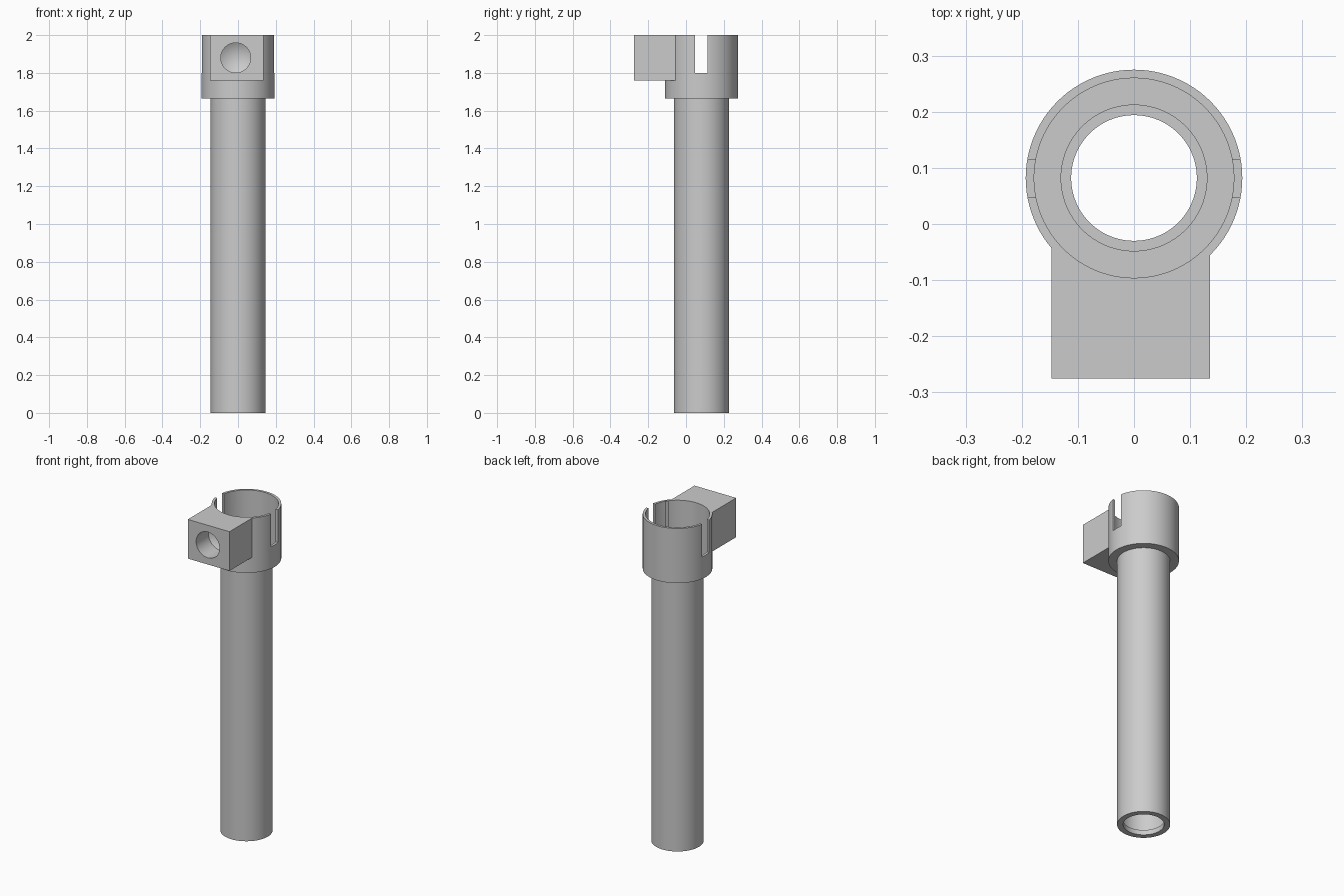
import bpy, bmesh, math
from mathutils import Matrix, Vector

cube = bpy.data.objects.get("Cube")
if cube:
    bpy.data.objects.remove(cube, do_unlink=True)

AXIS_Y = 0.082
SEGS = 96

grey = bpy.data.materials.new("plain grey")
grey.use_nodes = True
colour = (0.6, 0.6, 0.6, 1)
grey.diffuse_color = colour
grey.node_tree.nodes["Principled BSDF"].inputs["Base Color"].default_value = colour


def finish(name, bm):
    bmesh.ops.recalc_face_normals(bm, faces=bm.faces)
    mesh = bpy.data.meshes.new(name)
    bm.to_mesh(mesh)
    bm.free()
    mesh.materials.append(grey)
    obj = bpy.data.objects.new(name, mesh)
    bpy.context.collection.objects.link(obj)
    return obj


def lathe(name, profile, place):
    """Solid of revolution; points of zero radius become poles."""
    bm = bmesh.new()
    rings = []
    for r, z in profile:
        count = SEGS if r > 0 else 1
        rings.append([bm.verts.new((r * math.cos(math.tau * i / SEGS),
                                    r * math.sin(math.tau * i / SEGS), z))
                      for i in range(count)])
    for a, b in zip(rings, rings[1:]):
        for i in range(SEGS):
            j = (i + 1) % SEGS
            corners = [a[i % len(a)], a[j % len(a)], b[j % len(b)], b[i % len(b)]]
            bm.faces.new(list(dict.fromkeys(corners)))
    bm.transform(place)
    return finish(name, bm)


def box(name, low, high):
    bm = bmesh.new()
    bmesh.ops.create_cube(bm, size=1)
    low, high = Vector(low), Vector(high)
    bm.transform(Matrix.Translation((low + high) / 2)
                 @ Matrix.Diagonal((high - low).to_4d()))
    return finish(name, bm)


def combine(target, other, operation):
    mod = target.modifiers.new(other.name, 'BOOLEAN')
    mod.operation = operation
    mod.solver = 'EXACT'
    mod.object = other
    bpy.context.view_layer.objects.active = target
    bpy.ops.object.modifier_apply(modifier=mod.name)
    bpy.data.objects.remove(other, do_unlink=True)


upright = Matrix.Translation((0, AXIS_Y, 0))

# Tube and collar outer body
body = lathe("tube_with_collar",
             [(0, 0), (0.145, 0), (0.145, 1.665), (0.193, 1.665), (0.193, 2), (0, 2)],
             upright)

# Mounting block joined to the front of the collar
combine(body, box("mounting_block", (-0.147, -0.275, 1.76), (0.135, AXIS_Y, 2)), 'UNION')

# Bore: narrow lip at the foot, tube bore, wide collar cup
bore = lathe("bore_cutter",
             [(0, -0.1), (0.112, -0.1), (0.112, 0.03), (0.13, 0.03),
              (0.13, 1.68), (0.178, 1.68), (0.178, 2.1), (0, 2.1)], upright)
combine(body, bore, 'DIFFERENCE')

# Slots through both sides of the collar
slot = box("slot_cutter", (-0.3, 0.048, 1.8), (0.3, 0.115, 2.1))
combine(body, slot, 'DIFFERENCE')

# Blind drilled hole with a conical end
into_block = Matrix.Translation((-0.012, -0.275, 1.88)) @ Matrix.Rotation(-math.pi / 2, 4, 'X')
drill = lathe("drill_cutter", [(0, -0.1), (0.079, -0.1), (0.079, 0.12), (0, 0.167)], into_block)
combine(body, drill, 'DIFFERENCE')

# Smooth round walls, crisp edges
bpy.ops.object.select_all(action='DESELECT')
body.select_set(True)
bpy.context.view_layer.objects.active = body
bpy.ops.object.shade_smooth_by_angle(angle=math.radians(25))
